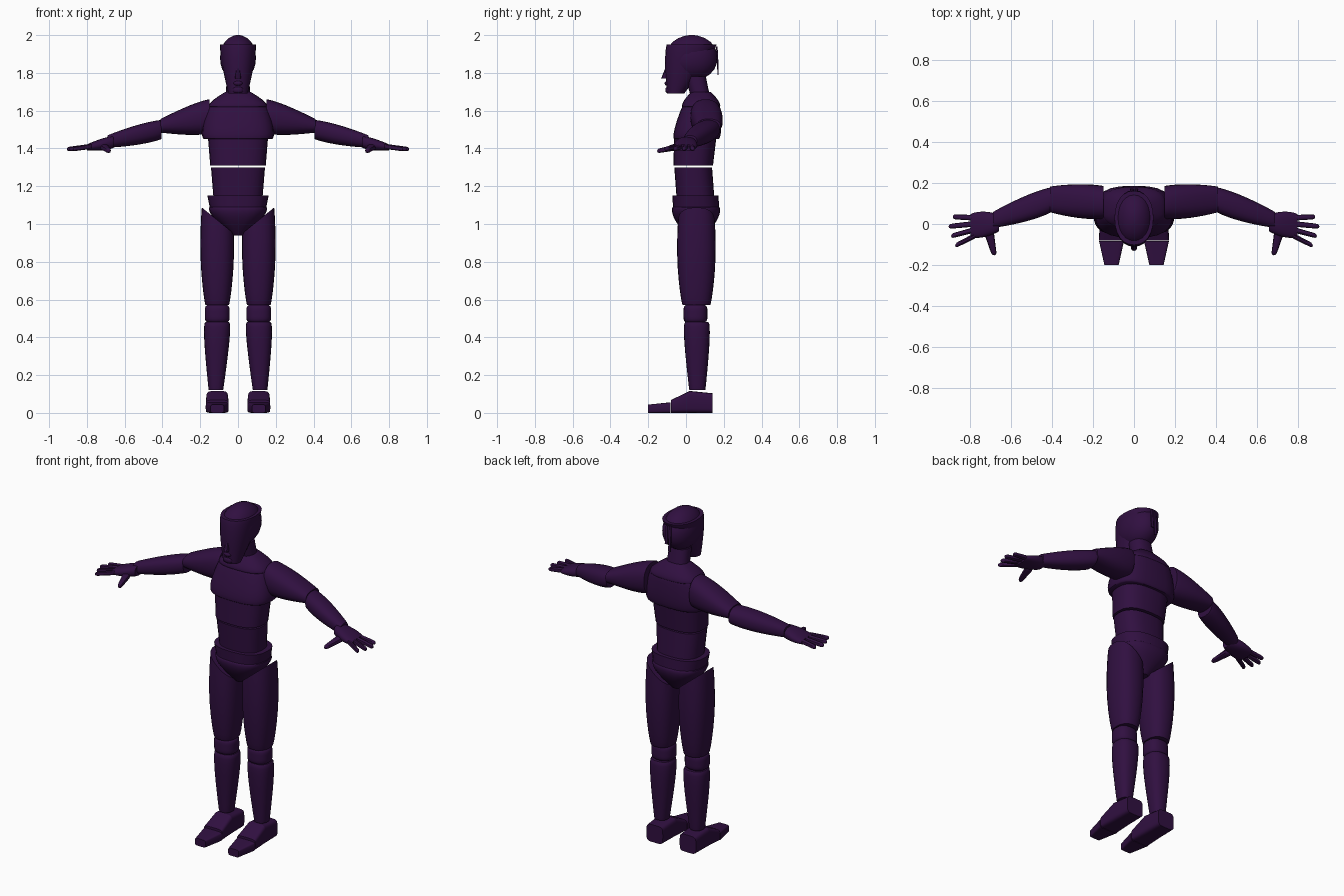
import bpy
import bmesh
import math
from mathutils import Vector

cube = bpy.data.objects.get("Cube")
if cube:
    bpy.data.objects.remove(cube, do_unlink=True)

COLOR = (0.03, 0.005, 0.052, 1)
purple = bpy.data.materials.new("dark purple")
purple.use_nodes = True
purple.diffuse_color = COLOR
purple.node_tree.nodes["Principled BSDF"].inputs["Base Color"].default_value = COLOR


def finish(name, bm):
    """Turn the mesh into a shaded, coloured object."""
    bmesh.ops.recalc_face_normals(bm, faces=bm.faces)
    mesh = bpy.data.meshes.new(name)
    bm.to_mesh(mesh)
    bm.free()
    mesh.materials.append(purple)
    obj = bpy.data.objects.new(name, mesh)
    bpy.context.collection.objects.link(obj)
    bpy.ops.object.select_all(action="DESELECT")
    obj.select_set(True)
    bpy.context.view_layer.objects.active = obj
    bpy.ops.object.shade_smooth_by_angle(angle=math.radians(35))


def segment(name, start, end, size, end_size, swell=0, skew=1, rounding=0,
            boxy=2.4, sides=24, steps=12, flip=1, cut=None):
    """Skin rings from start to end; sizes are half extents across the main axis.

    swell thickens the middle, skew moves the swelling, rounding closes the ends."""
    start, end = Vector(start), Vector(end)
    size, end_size = Vector(size), Vector(end_size)
    length = [abs(v) for v in end - start]
    main = length.index(max(length))
    across = [i for i in range(3) if i != main]
    bm = bmesh.new()
    rings = []
    for step in range(steps + 1):
        u = -math.cos(math.pi * step / steps)
        t = (u + 1) / 2
        scale = 1 + swell * abs(math.sin(math.pi * t ** skew)) ** 0.7
        if rounding:
            scale *= max(0.1, math.sqrt(1 - abs(u) ** rounding))
        radii = size.lerp(end_size, t) * scale
        ring = []
        for k in range(sides):
            angle = math.tau * k / sides
            co = start.lerp(end, t)
            for i, radius, wave in zip(across, radii, (math.cos(angle), math.sin(angle))):
                co[i] += radius * math.copysign(abs(wave) ** (2 / boxy), wave)
            co.x *= flip
            ring.append(bm.verts.new(co))
        rings.append(ring)
    for low, high in zip(rings, rings[1:]):
        for k in range(sides):
            n = (k + 1) % sides
            bm.faces.new((low[k], low[n], high[n], high[k]))
    bm.faces.new(rings[0])
    bm.faces.new(rings[-1])
    if cut:
        point, normal = Vector(cut[0]), Vector(cut[1])
        point.x *= flip
        normal.x *= flip
        result = bmesh.ops.bisect_plane(bm, geom=bm.verts[:] + bm.edges[:] + bm.faces[:],
                                        plane_co=point, plane_no=normal, clear_outer=True)
        rim = [e for e in result["geom_cut"] if isinstance(e, bmesh.types.BMEdge)]
        bmesh.ops.contextual_create(bm, geom=rim)
    finish(name, bm)


def pair(name, *args, **options):
    """The same segment on both sides of the body."""
    segment("left_" + name, *args, **options)
    segment("right_" + name, *args, flip=-1, **options)


# Head
segment("skull", start=(0, .03, 1.76), end=(0, .03, 2), size=(.095, .136),
        end_size=(.095, .136), rounding=2.2, boxy=2.1)
segment("face", start=(0, -.055, 1.69), end=(0, .03, 1.95), size=(.05, .045),
        end_size=(.095, .132), swell=.1, boxy=2.2)

# Facial features
segment("nose", start=(0, -.09, 1.85), end=(0, -.112, 1.77), size=(.007, .01),
        end_size=(.016, .02), sides=8)
segment("brow", start=(0, -.08, 1.84), end=(0, -.08, 1.89), size=(.055, .025),
        end_size=(.055, .025), rounding=2)
segment("lips", start=(0, -.093, 1.73), end=(0, -.093, 1.76), size=(.025, .02),
        end_size=(.025, .02), rounding=2)
segment("chin", start=(0, -.085, 1.69), end=(0, -.085, 1.73), size=(.03, .024),
        end_size=(.03, .024), rounding=3)

# Headband tails hanging behind
for name, x, low in (("long_tail", -.01, 1.79), ("short_tail", .012, 1.83)):
    segment(name, start=(x, .163, 1.94), end=(x, .17, low), size=(.006, .004),
            end_size=(.009, .003), boxy=6, sides=12)

# Torso
segment("neck", start=(0, .08, 1.66), end=(0, .05, 1.78), size=(.065, .05), end_size=(.06, .055))
segment("shoulders", start=(0, .08, 1.62), end=(0, .08, 1.7), size=(.155, .1),
        end_size=(.065, .05), swell=.15, boxy=2.7)
segment("chest", start=(0, .055, 1.45), end=(0, .08, 1.62), size=(.18, .118),
        end_size=(.155, .1), swell=.1, skew=.7, boxy=2.8)
segment("upper_abdomen", start=(0, .038, 1.31), end=(0, .05, 1.47), size=(.147, .105),
        end_size=(.16, .112), boxy=2.6)
segment("lower_abdomen", start=(0, .05, 1.14), end=(0, .038, 1.3), size=(.13, .1),
        end_size=(.143, .1), boxy=2.6)
segment("waistband", start=(0, .053, 1.09), end=(0, .05, 1.15), size=(.15, .122),
        end_size=(.162, .122), boxy=2.5)
segment("hips", start=(0, .053, 1.09), end=(0, .053, .94), size=(.15, .122),
        end_size=(.03, .05), swell=.25, boxy=2.5)

# Legs, with the thigh tops sliced along the groin
pair("thigh", start=(.11, .055, 1.1), end=(.11, .055, .57), size=(.08, .09),
     end_size=(.062, .073), swell=.25, skew=1.2, cut=((.17, 0, 1.07), (-.13, 0, .16)))
pair("knee", start=(.11, .05, .58), end=(.11, .05, .47), size=(.066, .063),
     end_size=(.066, .063), rounding=6)
pair("shin", start=(.11, .057, .48), end=(.117, .06, .12), size=(.062, .061),
     end_size=(.038, .042), swell=.2, skew=.6)

# Feet, each as heel, instep and toe blocks resting on the ground
pair("heel", start=(.11, .14, .052), end=(.11, .02, .058), size=(.054, .052),
     end_size=(.058, .058), boxy=5)
pair("instep", start=(.11, .02, .058), end=(.11, -.08, .034), size=(.058, .058),
     end_size=(.061, .034), boxy=5)
pair("toe", start=(.11, -.083, .028), end=(.11, -.2, .022), size=(.061, .028),
     end_size=(.035, .022), boxy=6)

# Arms
pair("upper_arm", start=(.15, .105, 1.57), end=(.41, .12, 1.52), size=(.08, .09),
     end_size=(.062, .036), swell=.15)
pair("forearm", start=(.405, .118, 1.5), end=(.69, .02, 1.437), size=(.06, .05),
     end_size=(.038, .032), swell=.25)

# Hands with four spread fingers and a forward thumb
pair("palm", start=(.66, .005, 1.433), end=(.8, -.008, 1.405), size=(.04, .03),
     end_size=(.055, .016), swell=.3)
for i, name in enumerate(("little", "ring", "middle", "index")):
    pair(name + "_finger", start=(.77, .03 - .028 * i, 1.412),
         end=(.91 - .02 * abs(i - 1.2), .035 - .047 * i, 1.396),
         size=(.014, .014), end_size=(.012, .012), rounding=12, sides=10)
pair("thumb", start=(.712, -.03, 1.41), end=(.683, -.153, 1.386), size=(.026, .018),
     end_size=(.012, .012), rounding=12, sides=10)
